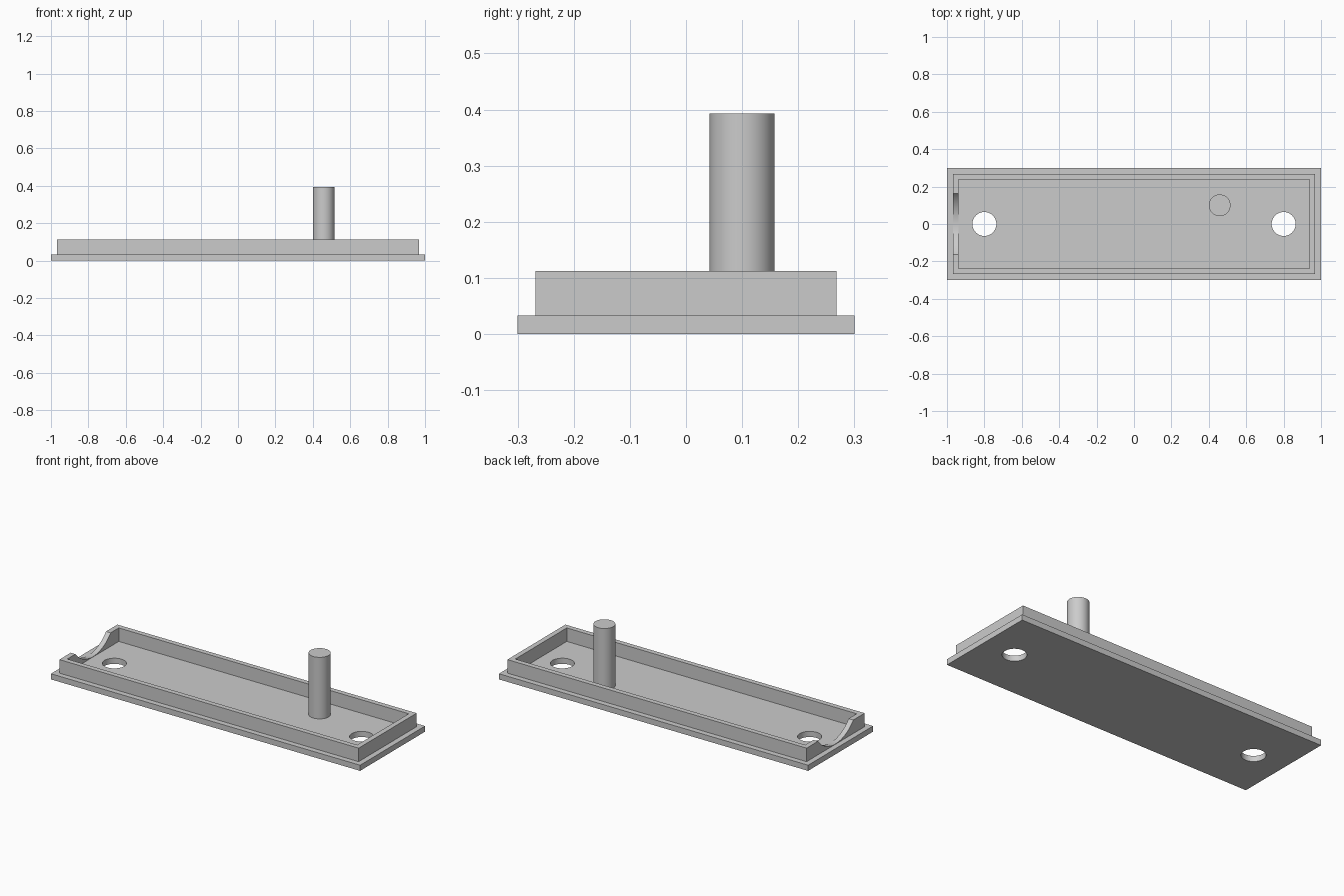
import bpy
import math

default = bpy.data.objects.get("Cube")
if default:
    bpy.data.objects.remove(default, do_unlink=True)

GREY = (0.6, 0.6, 0.6, 1.0)
grey = bpy.data.materials.new("light_grey")
grey.use_nodes = True
grey.diffuse_color = GREY
grey.node_tree.nodes["Principled BSDF"].inputs["Base Color"].default_value = GREY

PLATE_TOP = 0.033
RIM_TOP = 0.112


def box(name, half_x, half_y, z0, z1):
    bpy.ops.mesh.primitive_cube_add(size=2, location=(0, 0, (z0 + z1) / 2))
    ob = bpy.context.object
    ob.name = name
    ob.scale = (half_x, half_y, (z1 - z0) / 2)
    bpy.ops.object.transform_apply(location=True, rotation=True, scale=True)
    ob.data.materials.append(grey)
    return ob


def cylinder(name, radius, depth, location, rotation=(0, 0, 0), sides=64):
    bpy.ops.mesh.primitive_cylinder_add(vertices=sides, radius=radius, depth=depth,
                                        location=location, rotation=rotation)
    ob = bpy.context.object
    ob.name = name
    bpy.ops.object.transform_apply(location=True, rotation=True, scale=True)
    ob.data.materials.append(grey)
    return ob


def cut(target, cutter):
    cutter.hide_render = True
    mod = target.modifiers.new("cut", 'BOOLEAN')
    mod.operation = 'DIFFERENCE'
    mod.solver = 'EXACT'
    mod.object = cutter
    bpy.ops.object.select_all(action='DESELECT')
    target.select_set(True)
    bpy.context.view_layer.objects.active = target
    bpy.ops.object.modifier_apply(modifier=mod.name)
    bpy.data.objects.remove(cutter, do_unlink=True)


def smooth(ob):
    bpy.ops.object.select_all(action='DESELECT')
    ob.select_set(True)
    bpy.context.view_layer.objects.active = ob
    bpy.ops.object.shade_smooth_by_angle(angle=math.radians(30))


# Base plate with two screw holes
plate = box("base_plate", 1.0, 0.3, 0, PLATE_TOP)
for side in (-1, 1):
    cut(plate, cylinder("hole_cutter", 0.064, 0.2, (side * 0.8, 0, 0)))
smooth(plate)

# Raised rim, hollow inside
rim = box("rim", 0.968, 0.268, PLATE_TOP, RIM_TOP)
cut(rim, box("rim_cutter", 0.938, 0.238, -0.1, 0.3))

# Curved cable notch through the right end of the rim
half_chord, sag = 0.163, 0.077
radius = (half_chord ** 2 + sag ** 2) / (2 * sag)
cut(rim, cylinder("notch_cutter", radius, 0.2,
                  (-0.95, 0, RIM_TOP - sag + radius),
                  (0, math.pi / 2, 0), sides=96))
smooth(rim)

# Upright post on the floor
POST_TOP = 0.393
post = cylinder("post", 0.058, POST_TOP - PLATE_TOP,
                (0.458, 0.1, (POST_TOP + PLATE_TOP) / 2))
smooth(post)
